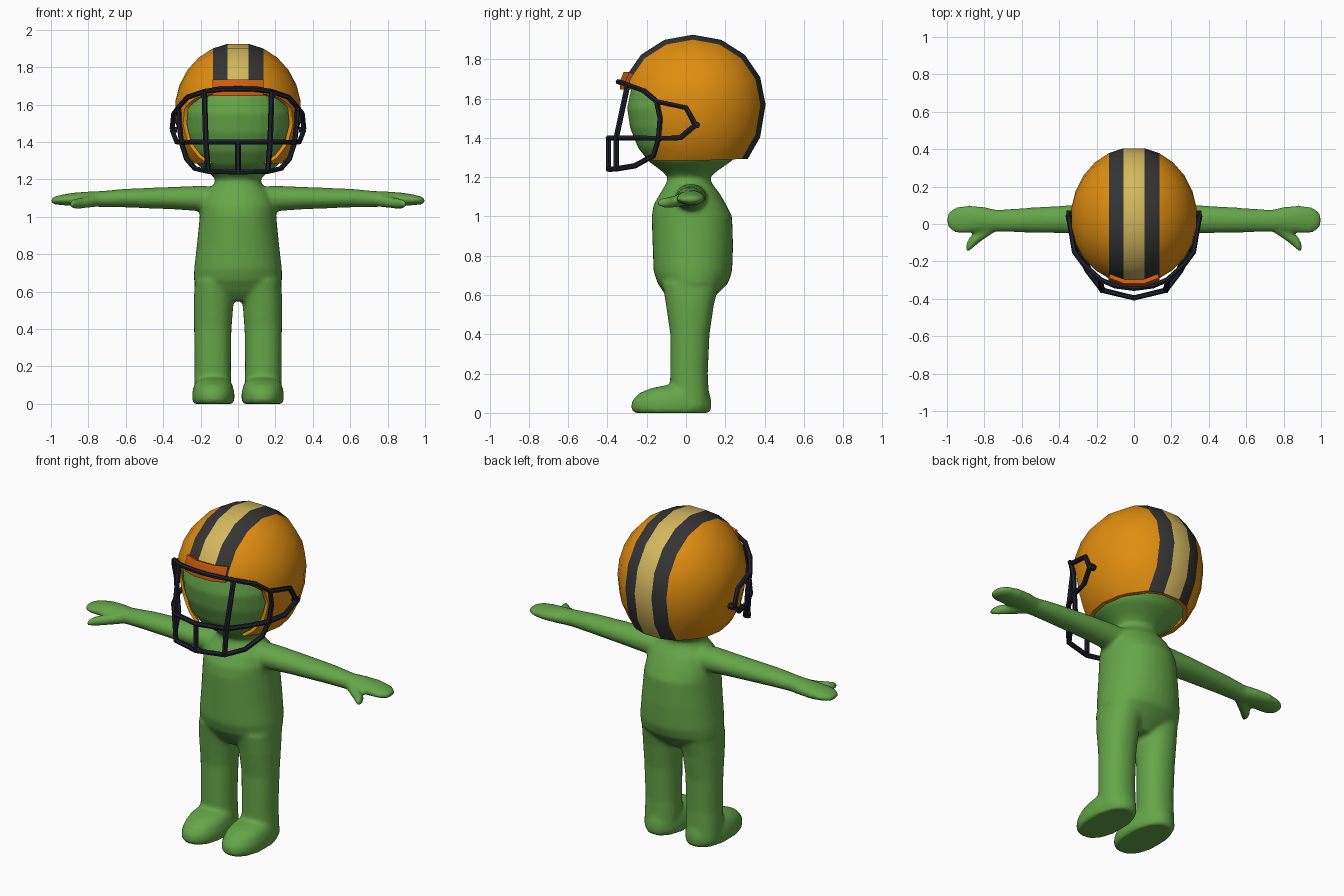
import bpy, bmesh
from math import sin, cos, pi, sqrt, copysign

if "Cube" in bpy.data.objects:
    bpy.data.objects.remove(bpy.data.objects["Cube"])


def material(name, rgb):
    m = bpy.data.materials.new(name)
    m.use_nodes = True
    m.diffuse_color = (*rgb, 1)
    m.node_tree.nodes["Principled BSDF"].inputs["Base Color"].default_value = (*rgb, 1)
    return m


GREEN = material("skin green", (0.13, 0.38, 0.065))
ORANGE = material("shell orange", (0.75, 0.27, 0.005))
CREAM = material("stripe cream", (0.66, 0.48, 0.11))
CHARCOAL = material("stripe charcoal", (0.035, 0.035, 0.035))
NAVY = material("guard navy", (0.013, 0.013, 0.026))
RUST = material("brow rust", (0.62, 0.11, 0.005))


def loft(bm, rings, axis="z", n=32, power=2.0, low=1.0):
    """Skin (position, centre u, centre v, radius u, radius v) rings along an axis."""
    loops = []
    for t, cu, cv, ru, rv in rings:
        loop = []
        for i in range(n):
            c, s = cos(2 * pi * i / n), sin(2 * pi * i / n)
            u = cu + ru * copysign(abs(c) ** (2 / power), c)
            v = cv + rv * copysign(abs(s) ** (2 / power), s) * (low if s < 0 else 1)
            loop.append(bm.verts.new((u, v, t) if axis == "z" else (t, u, v)))
        loops.append(loop)
    for a, b in zip(loops, loops[1:]):
        for i in range(n):
            j = (i + 1) % n
            bm.faces.new((a[i], a[j], b[j], b[i]))
    bm.faces.new(loops[0][::-1])
    bm.faces.new(loops[-1])


def finish(bm, name, *mats):
    bmesh.ops.recalc_face_normals(bm, faces=bm.faces)
    me = bpy.data.meshes.new(name)
    bm.to_mesh(me)
    bm.free()
    ob = bpy.data.objects.new(name, me)
    bpy.context.collection.objects.link(ob)
    for m in mats:
        me.materials.append(m)
    return ob


def select(ob):
    bpy.ops.object.select_all(action="DESELECT")
    ob.select_set(True)
    bpy.context.view_layer.objects.active = ob


def apply_all(ob, angle):
    select(ob)
    for mod in list(ob.modifiers):
        bpy.ops.object.modifier_apply(modifier=mod.name)
    bpy.ops.object.shade_smooth_by_angle(angle=angle)


# Body: torso, neck and head in one loft, limbs blended in by remeshing
bm = bmesh.new()
trunk = [(.55, .02, .08, .08), (.6, .025, .2, .13), (.66, .035, .237, .18), (.72, .035, .235, .2),
         (.85, .035, .22, .205), (1.0, .03, .205, .205), (1.06, .02, .2, .185),
         (1.12, .02, .18, .15), (1.17, .015, .13, .115), (1.2, .015, .12, .108),
         (1.23, .017, .15, .14), (1.28, .02, .22, .21), (1.35, .02, .265, .265),
         (1.45, .02, .29, .305), (1.55, .02, .298, .32), (1.65, .02, .275, .3),
         (1.75, .02, .2, .23), (1.82, .02, .08, .1)]
loft(bm, [(z, 0, cy, rx, ry) for z, cy, rx, ry in trunk], power=2.1)
leg = [(.03, .135, .02, .1, .1), (.2, .135, .015, .097, .096), (.4, .135, .02, .1, .1),
       (.55, .13, .02, .107, .122), (.66, .12, .025, .11, .145)]
foot = [(0, .132, -.072, .106, .19), (.02, .132, -.075, .113, .205), (.06, .132, -.073, .113, .203),
        (.1, .132, -.06, .103, .18), (.125, .132, -.035, .088, .145), (.14, .132, -.01, .06, .1)]
arm = [(.08, .025, 1.09, .09, .07), (.2, .025, 1.098, .08, .068), (.35, .025, 1.1, .075, .06),
       (.6, .02, 1.1, .065, .05), (.73, .017, 1.095, .058, .043), (.8, .025, 1.095, .066, .04),
       (.88, .026, 1.093, .074, .036), (.95, .022, 1.09, .07, .027), (.985, .02, 1.087, .05, .02),
       (1.0, .02, 1.085, .025, .012)]
thumb = [(.74, 0, 1.09, .04, .035), (.82, -.055, 1.075, .04, .03),
         (.88, -.108, 1.07, .036, .026), (.9, -.132, 1.065, .02, .015)]
for side in (1, -1):
    for part in (leg, foot):
        loft(bm, [(z, side * cx, cy, rx, ry) for z, cx, cy, rx, ry in part], power=2.2)
    for part in (arm, thumb):
        loft(bm, [(side * r[0], *r[1:]) for r in part], axis="x")
body = finish(bm, "body", GREEN)
remesh = body.modifiers.new("Blend", "REMESH")
remesh.mode = "VOXEL"
remesh.voxel_size = 0.011
smooth = body.modifiers.new("Soften", "SMOOTH")
smooth.factor, smooth.iterations = 0.5, 8
apply_all(body, pi)

# Helmet shell: rings across x so that the stripes are whole bands
half = [.055, .135, .21, .27, .312, .333]
bm = bmesh.new()
rings = []
for x in [-h for h in reversed(half)] + half:
    f = sqrt(1 - (x / .337) ** 2)
    rings.append((x, .035, 1.57, .375 * f, .36 * f))
loft(bm, rings, axis="x", n=16, power=2.05, low=1.2)
for f in bm.faces:
    x = abs(f.calc_center_median().x)
    f.material_index = 1 if x < .05 else 2 if x < .13 else 0
shell = finish(bm, "helmet_shell", ORANGE, CREAM, CHARCOAL)

# Cutter for the face opening and the bottom rim
bm = bmesh.new()
outline = [(-.6, 1.67), (-.28, 1.655), (-.22, 1.63), (-.16, 1.58), (-.132, 1.5), (-.135, 1.39),
           (-.17, 1.285), (.1, 1.285), (.6, 1.305), (.6, 1.0), (-.6, 1.0)]
face = bm.faces.new([bm.verts.new((-.6, y, z)) for y, z in outline])
ext = bmesh.ops.extrude_face_region(bm, geom=[face])
bmesh.ops.translate(bm, vec=(1.2, 0, 0),
                    verts=[v for v in ext["geom"] if isinstance(v, bmesh.types.BMVert)])
cutter = finish(bm, "opening_cutter", ORANGE)
cutter.hide_render = True
solid = shell.modifiers.new("Thickness", "SOLIDIFY")
solid.thickness, solid.offset = 0.018, -1
cut = shell.modifiers.new("Opening", "BOOLEAN")
cut.operation, cut.solver, cut.object = "DIFFERENCE", "EXACT", cutter
apply_all(shell, 0.7)
bpy.data.objects.remove(cutter)

# Brow plate bent round the front of the shell
bm = bmesh.new()
cols = []
for x in (-.135, -.055, .055, .135):
    y = -.345 + 1.9 * x * x
    cols.append([bm.verts.new((x, y + dy, z)) for dy, z in ((.004, 1.645), (.004, 1.69), (.022, 1.735))])
for a, b in zip(cols, cols[1:]):
    for i in range(2):
        bm.faces.new((a[i], b[i], b[i + 1], a[i + 1]))
brow = finish(bm, "brow_plate", RUST)
solid = brow.modifiers.new("Thickness", "SOLIDIFY")
solid.thickness, solid.offset = 0.03, -1
apply_all(brow, 0.6)


# Face guard bars
def bars(name, paths, radius):
    cu = bpy.data.curves.new(name, "CURVE")
    cu.dimensions = "3D"
    cu.bevel_depth, cu.bevel_resolution, cu.use_fill_caps = radius, 1, True
    for path in paths:
        sp = cu.splines.new("POLY")
        sp.points.add(len(path) - 1)
        for p, co in zip(sp.points, path):
            p.co = (*co, 1)
    cu.materials.append(NAVY)
    ob = bpy.data.objects.new(name, cu)
    bpy.context.collection.objects.link(ob)
    select(ob)
    bpy.ops.object.convert(target="MESH")
    bpy.ops.object.shade_smooth_by_angle(angle=0.9)


def mirrored(path):
    return [(-x, y, z) for x, y, z in path]


def across(path):
    return mirrored(path[:0:-1]) + path


top_bar = [(0, -.345, 1.685), (.1, -.332, 1.682), (.18, -.297, 1.67), (.27, -.215, 1.64),
           (.318, -.15, 1.585), (.343, 0, 1.553), (.352, .045, 1.47)]
low_bar = [(0, -.395, 1.24), (.16, -.355, 1.242), (.23, -.26, 1.258), (.275, -.165, 1.31),
           (.302, -.14, 1.395), (.315, -.132, 1.5), (.318, -.15, 1.585)]
mid_bar = [(0, -.395, 1.4), (.17, -.355, 1.4), (.25, -.25, 1.4), (.302, -.14, 1.397),
           (.328, -.03, 1.4), (.352, .045, 1.462)]
post = [(.18, -.297, 1.67), (.172, -.355, 1.4), (.16, -.355, 1.24)]
bars("guard_bars", [across(top_bar), across(low_bar), across(mid_bar)], 0.014)
bars("guard_posts", [post, mirrored(post), [(0, -.395, 1.4), (0, -.395, 1.24)]], 0.015)

# Side bolts holding the guard
bolt = [(.325, .055, 1.465), (.36, .055, 1.465)]
bars("guard_bolts", [bolt, mirrored(bolt)], 0.018)
